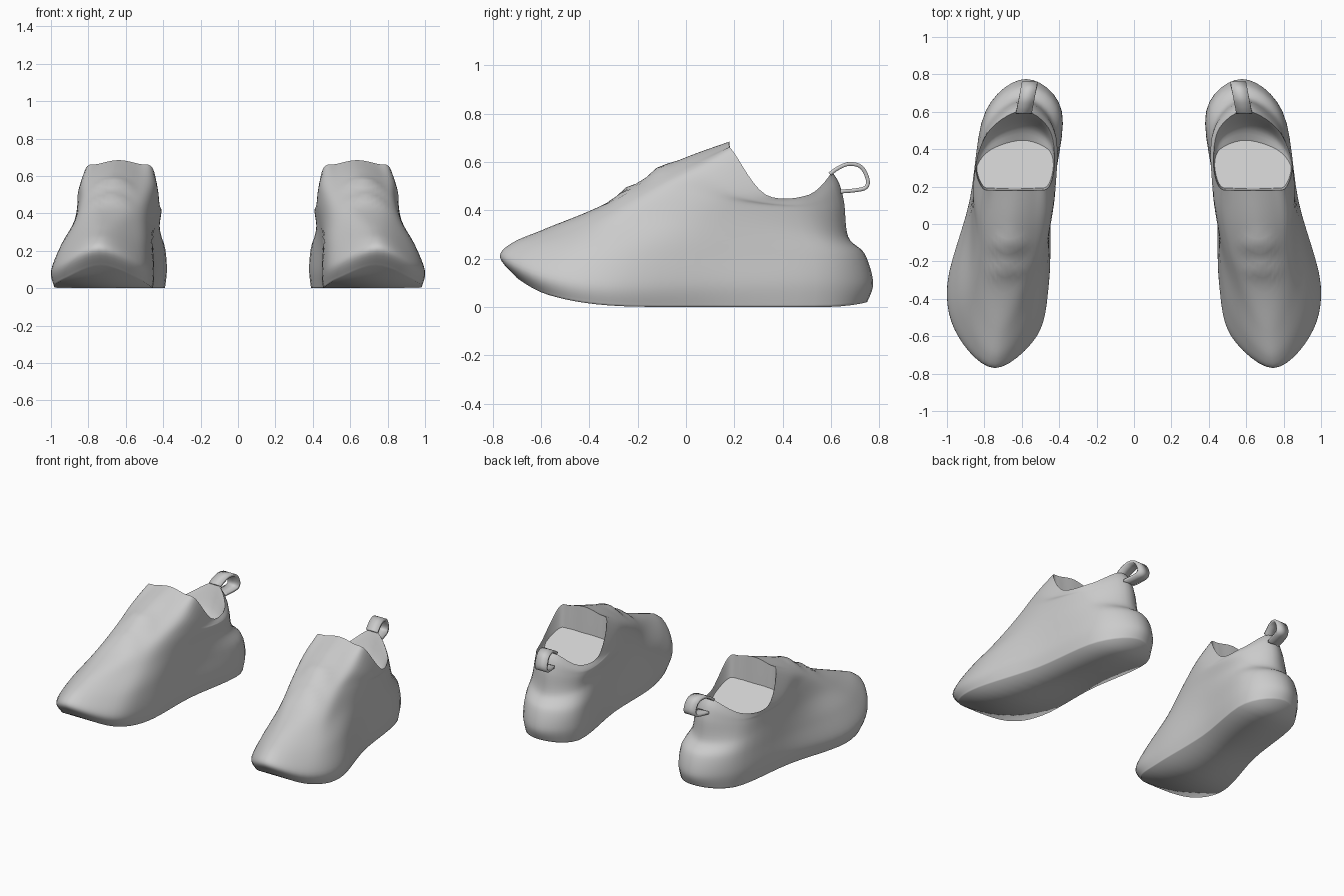
import bpy, bmesh, math
from mathutils import Vector as V

if "Cube" in bpy.data.objects:
    bpy.data.objects.remove(bpy.data.objects["Cube"])

# Shoe rings, sole edge to collar: front (y,z), four stations (y,z,inner x,outer x), back (y,z)
RINGS = [
    ((-.70, .12), (-.57, .05, .535, .925), (-.315, .006, .462, .982), (.12, 0, .45, .865), (.59, 0, .395, .785), (.75, .02)),
    ((-.77, .205), (-.60, .13, .52, .94), (-.32, .09, .455, .997), (.12, .09, .44, .88), (.60, .10, .385, .795), (.775, .10)),
    ((-.72, .265), (-.53, .23, .54, .905), (-.27, .23, .465, .945), (.12, .22, .445, .87), (.585, .215, .395, .79), (.74, .22)),
    ((-.58, .325), (-.38, .345, .56, .85), (-.17, .36, .475, .875), (.14, .35, .435, .86), (.53, .31, .43, .785), (.672, .29)),
    ((-.33, .43), (-.21, .465, .55, .80), (-.04, .48, .46, .845), (.19, .43, .42, .855), (.50, .40, .425, .785), (.655, .43)),
    ((-.08, .585), (-.02, .575, .54, .775), (.08, .56, .445, .84), (.25, .45, .42, .855), (.50, .43, .43, .78), (.635, .51)),
    ((.18, .685), (.18, .665, .53, .745), (.198, .64, .455, .815), (.33, .465, .425, .845), (.51, .465, .455, .765), (.605, .56)),
]
SUB = 6


def mid_x(y):
    return .655 - .115 * y if y < 0 else .655 - .1 * y


def smooth(pts, n, closed):
    """Smooth curve through points."""
    k, out = len(pts), []
    get = (lambda i: pts[i % k]) if closed else (lambda i: pts[max(0, min(k - 1, i))])
    for i in range(k if closed else k - 1):
        a, b, c, d = (get(i + j) for j in (-1, 0, 1, 2))
        for s in range(n):
            t = s / n
            out.append(.5 * (2 * b + (c - a) * t + (2 * a - 5 * b + 4 * c - d) * t ** 2
                             + (3 * b - a - 3 * c + d) * t ** 3))
    return out if closed else out + [pts[-1].copy()]


def ring(r):
    f, st, b = r[0], r[1:-1], r[-1]
    pts = [V((mid_x(f[0]), *f))] + [V((o, y, z)) for y, z, i, o in st]
    pts += [V((mid_x(b[0]), *b))] + [V((i, y, z)) for y, z, i, o in reversed(st)]
    return smooth(pts, SUB, True)


def loft(rings, n):
    cols = [smooth(list(c), n, False) for c in zip(*rings)]
    return [list(r) for r in zip(*cols)]


def make(name, rows, cap=None, closed=True, flip=False, angle=50):
    bm = bmesh.new()
    vs = [[bm.verts.new(p) for p in r] for r in rows]
    n = len(rows[0])
    for a, b in zip(vs, vs[1:]):
        for i in range(n if closed else n - 1):
            j = (i + 1) % n
            bm.faces.new((a[i], a[j], b[j], b[i]))
    if cap is not None:  # strips across the ring, side to side
        r = vs[cap]
        for i in range(n // 2):
            q = [r[i], r[(n - i) % n], r[n - i - 1], r[i + 1]]
            bm.faces.new(list(dict.fromkeys(q)))
        bmesh.ops.recalc_face_normals(bm, faces=bm.faces)
    if flip:
        bmesh.ops.reverse_faces(bm, faces=bm.faces)
    me = bpy.data.meshes.new(name)
    bm.to_mesh(me)
    bm.free()
    ob = bpy.data.objects.new(name, me)
    bpy.context.collection.objects.link(ob)
    bpy.ops.object.select_all(action='DESELECT')
    ob.select_set(True)
    bpy.context.view_layer.objects.active = ob
    bpy.ops.object.shade_smooth_by_angle(angle=math.radians(angle))
    m = ob.modifiers.new("other_shoe", 'MIRROR')
    m.use_mirror_merge = False
    return ob


rows = loft([ring(r) for r in RINGS], SUB)
for r in rows:
    for p in r:
        p.z = max(p.z, 0)

# Two soft folds across the instep
for r in rows[2 * SUB:]:
    for p in r:
        across = math.exp(-((p.x - mid_x(p.y)) / .1) ** 4)
        for y0 in (-.25, -.11):
            p.z += .016 * across * math.exp(-((p.y - y0) / .035) ** 2) * (p.z > .4)

# Sole and heel bulge flow into the upper; the sole edge is smooth
make("shoe_body", rows, cap=0, angle=100)

# Lining: collar lip rolling into the foot opening, down to an insole that rises to the tongue
collar = rows[-1]
c = V((.635, .29, .27))
inner = []
for sx, sy, t in ((1, 1, 0), (.99, .96, .08), (.98, .75, .6), (.97, .5, 1)):
    ring_pts = []
    for p in collar:
        y = c.y + (p.y - c.y) * (sy if p.y > c.y else 1 - .1 * t)
        floor = min(.33 + .7 * (.45 - y), p.z - .01)
        ring_pts.append(V((c.x + (p.x - c.x) * sx, y, p.z + (floor - p.z) * t)))
    inner.append(ring_pts)
make("lining", loft(inner, 4), cap=-1, flip=True)

# Heel pull loop: a flat strap
path = [(.595, .55), (.63, .575), (.675, .592), (.725, .58), (.752, .53), (.745, .495), (.70, .483), (.64, .478)]
strap = smooth([V((.588 - (y - .6) * .2, y, z)) for y, z in path], 4, False)
loop = make("pull_loop", [[p - V((.042, 0, 0)), p + V((.042, 0, 0))] for p in strap], closed=False)
s = loop.modifiers.new("thickness", 'SOLIDIFY')
s.thickness = .016
s.offset = 0
